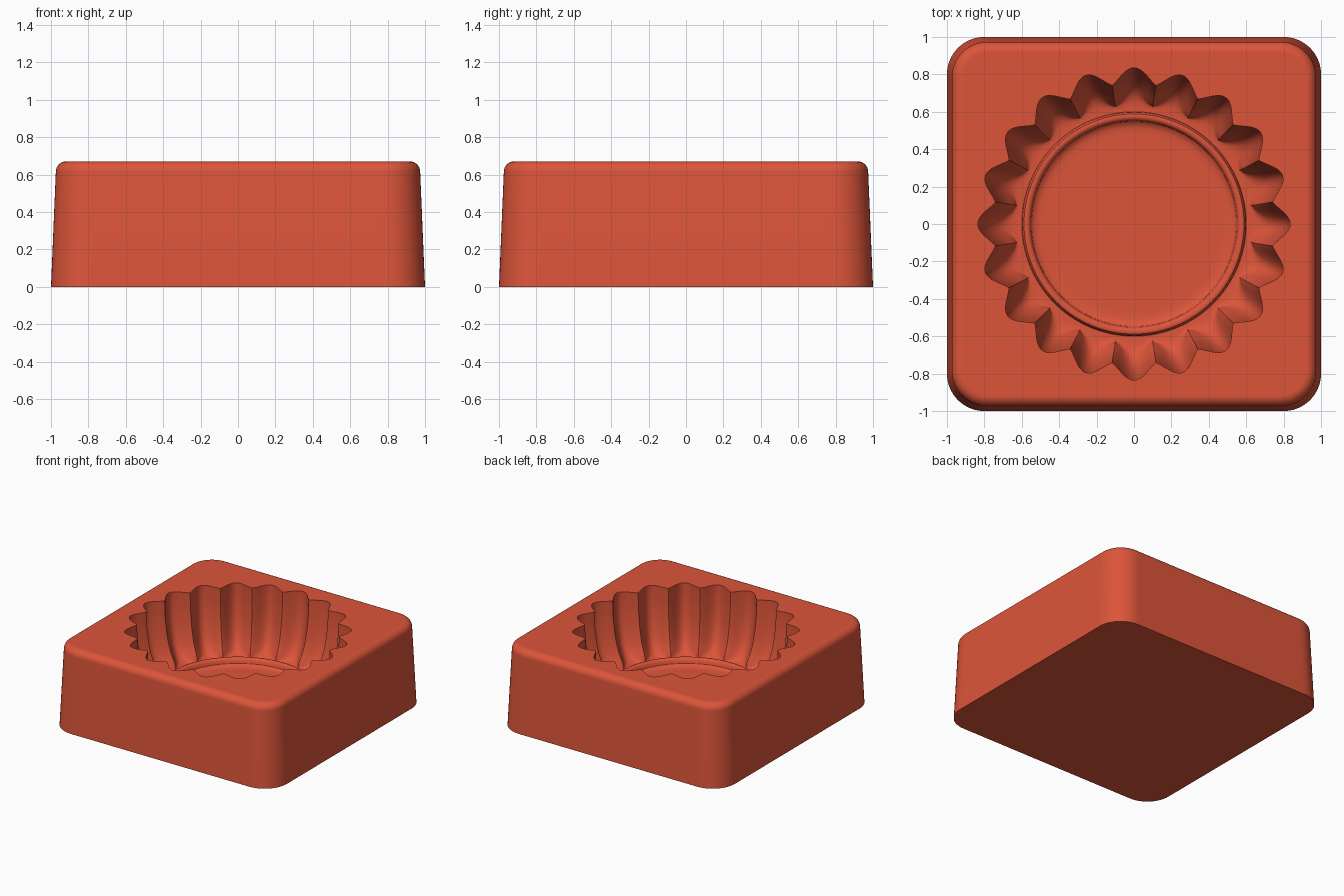
import bpy, bmesh
from math import sin, cos, pi, sqrt, radians

if "Cube" in bpy.data.objects:
    bpy.data.objects.remove(bpy.data.objects["Cube"], do_unlink=True)

HEIGHT = 0.67
FLUTES = 20
N = FLUTES * 20          # points round every ring


def rounded_square(half, corner):
    """Radius function of a square with rounded corners."""
    k = half - corner

    def radius(a):
        hi, lo = sorted((abs(cos(a)), abs(sin(a))), reverse=True)
        if half / hi * lo <= k:
            return half / hi
        b = k * (hi + lo)
        return b + sqrt(b * b - 2 * k * k + corner * corner)
    return radius


def fluted(outer, depth):
    """Radius function of a scalloped circle with narrow inward cusps."""
    def radius(a):
        c = abs(cos(FLUTES / 2 * a))
        return outer - depth * (1 - 0.5 * c - 0.5 * c * c)
    return radius


def smoothstep(t):
    t = max(0.0, min(1.0, t))
    return t * t * (3 - 2 * t)


rings = []               # (radius function, height), from the base inwards

# Outer block: slightly tapered sides and a rounded top edge
FILLET = 0.055
rings.append((rounded_square(1.0, 0.2), 0))
rings.append((rounded_square(0.999, 0.2), 0.02))
for i in range(9):
    a = i / 8 * pi / 2
    inset = FILLET * (1 - cos(a))
    rings.append((rounded_square(0.974 - inset, 0.19 - inset),
                  HEIGHT - FILLET * (1 - sin(a))))
rings.append((rounded_square(0.914, 0.13), HEIGHT))

# Cavity wall: steep flutes that curve in and fade out at the floor
rings.append((fluted(0.835, 0.085), HEIGHT))
FLOOR = 0.15
STEPS = 22
for i in range(1, STEPS + 1):
    a = i / STEPS * pi / 2
    z = FLOOR + (HEIGHT - FLOOR) * (1 - sin(a))
    r = 0.615 + 0.22 * cos(a) ** 0.75
    rings.append((fluted(r, 0.085 * smoothstep((r - 0.615) / 0.13)), z))

# Raised ring on the floor, then the recessed round centre
RIDGE = [(0.6, FLOOR), (0.596, 0.175), (0.588, 0.186), (0.575, 0.19),
         (0.562, 0.186), (0.553, 0.175), (0.548, 0.15), (0.535, 0.138),
         (0.515, 0.132), (0.49, 0.13), (0.47, 0.13)]
rings += [(fluted(r, 0), z) for r, z in RIDGE]

# Loft all rings into one closed surface
bm = bmesh.new()
loops = []
for radius, z in rings:
    loop = []
    for i in range(N):
        a = 2 * pi * i / N
        r = radius(a)
        loop.append(bm.verts.new((r * cos(a), r * sin(a), z)))
    loops.append(loop)
for lower, upper in zip(loops, loops[1:]):
    for i in range(N):
        j = (i + 1) % N
        bm.faces.new((lower[i], lower[j], upper[j], upper[i]))
bm.faces.new(loops[0][::-1])
bm.faces.new(loops[-1])

mesh = bpy.data.meshes.new("fluted_mould")
bm.to_mesh(mesh)
bm.free()
mould = bpy.data.objects.new("fluted_mould", mesh)
bpy.context.collection.objects.link(mould)

# Terracotta red for the whole mould
red = bpy.data.materials.new("terracotta_red")
red.use_nodes = True
COLOUR = (0.72, 0.09, 0.042, 1)
red.diffuse_color = COLOUR
red.node_tree.nodes["Principled BSDF"].inputs["Base Color"].default_value = COLOUR
mesh.materials.append(red)

bpy.ops.object.select_all(action='DESELECT')
mould.select_set(True)
bpy.context.view_layer.objects.active = mould
bpy.ops.object.shade_smooth_by_angle(angle=radians(35))
